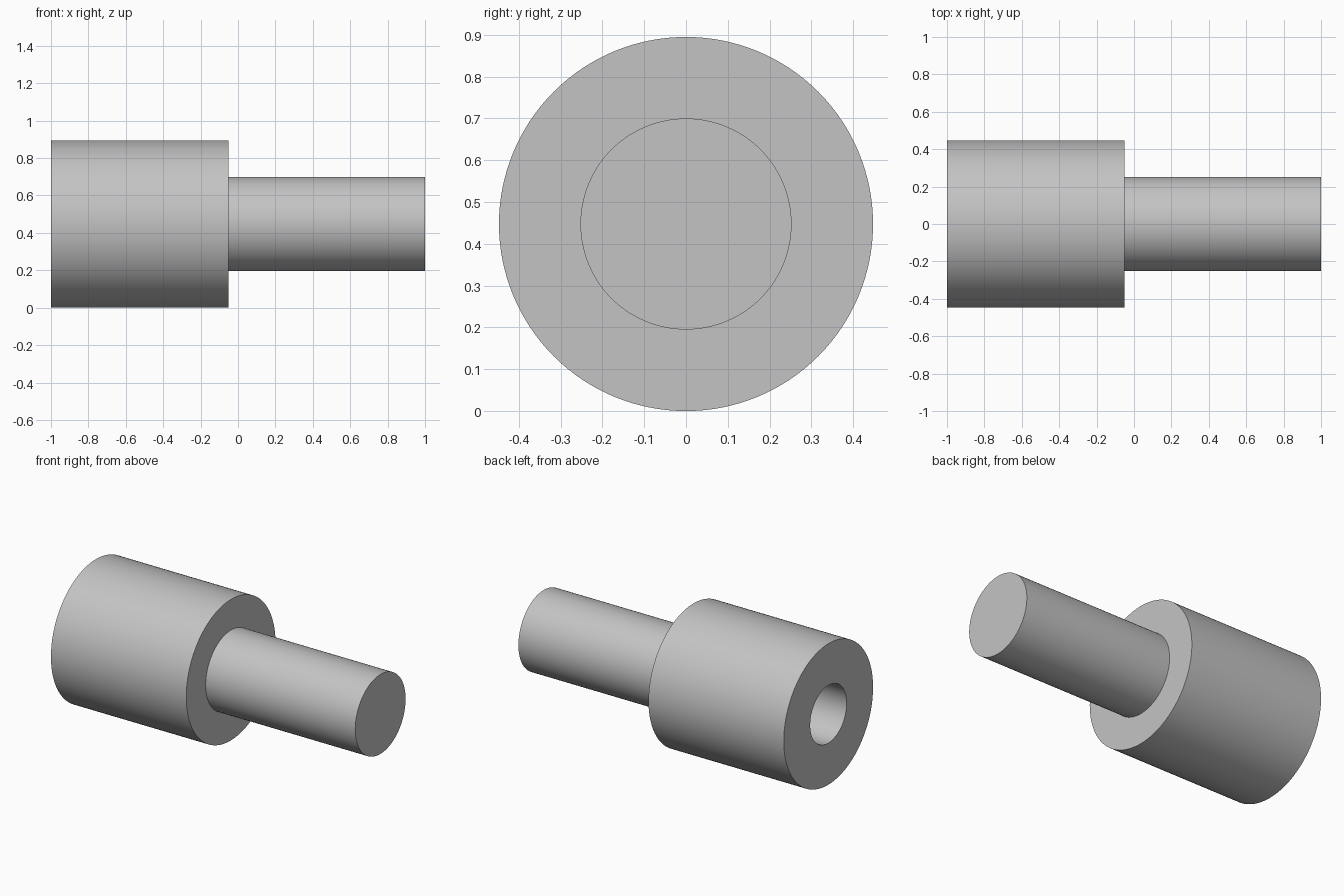
import bpy, bmesh, math
from mathutils import Vector

cube = bpy.data.objects.get("Cube")
if cube:
    bpy.data.objects.remove(cube, do_unlink=True)

BODY_R, SHAFT_R, BORE_R = 0.4475, 0.2525, 0.183
STEP_X, BORE_END = -0.05, -0.2
SEGMENTS = 128

# Plain grey finish
grey = bpy.data.materials.new("plain grey")
grey.use_nodes = True
colour = (0.55, 0.55, 0.55, 1)
grey.diffuse_color = colour
grey.node_tree.nodes["Principled BSDF"].inputs["Base Color"].default_value = colour

# Half section: blind bore, body, shoulder, solid shaft
profile = [(BORE_END, 0), (BORE_END, BORE_R), (-1, BORE_R), (-1, BODY_R),
           (STEP_X, BODY_R), (STEP_X, SHAFT_R), (1, SHAFT_R), (1, 0)]

# Revolve the section around the x axis
bm = bmesh.new()
verts = [bm.verts.new((x, 0, r)) for x, r in profile]
edges = [bm.edges.new(pair) for pair in zip(verts, verts[1:])]
bmesh.ops.spin(bm, geom=verts + edges, cent=(0, 0, 0), axis=(1, 0, 0),
               angle=math.tau, steps=SEGMENTS)
bmesh.ops.remove_doubles(bm, verts=bm.verts[:], dist=0.0001)
bmesh.ops.recalc_face_normals(bm, faces=bm.faces[:])
bmesh.ops.translate(bm, verts=bm.verts[:], vec=Vector((0, 0, BODY_R)))

mesh = bpy.data.meshes.new("stepped_shaft")
bm.to_mesh(mesh)
bm.free()
mesh.materials.append(grey)
shaft = bpy.data.objects.new("stepped_shaft", mesh)
bpy.context.collection.objects.link(shaft)

# Smooth barrels with crisp rims
bpy.ops.object.select_all(action='DESELECT')
shaft.select_set(True)
bpy.context.view_layer.objects.active = shaft
bpy.ops.object.shade_smooth_by_angle(angle=math.radians(30))
